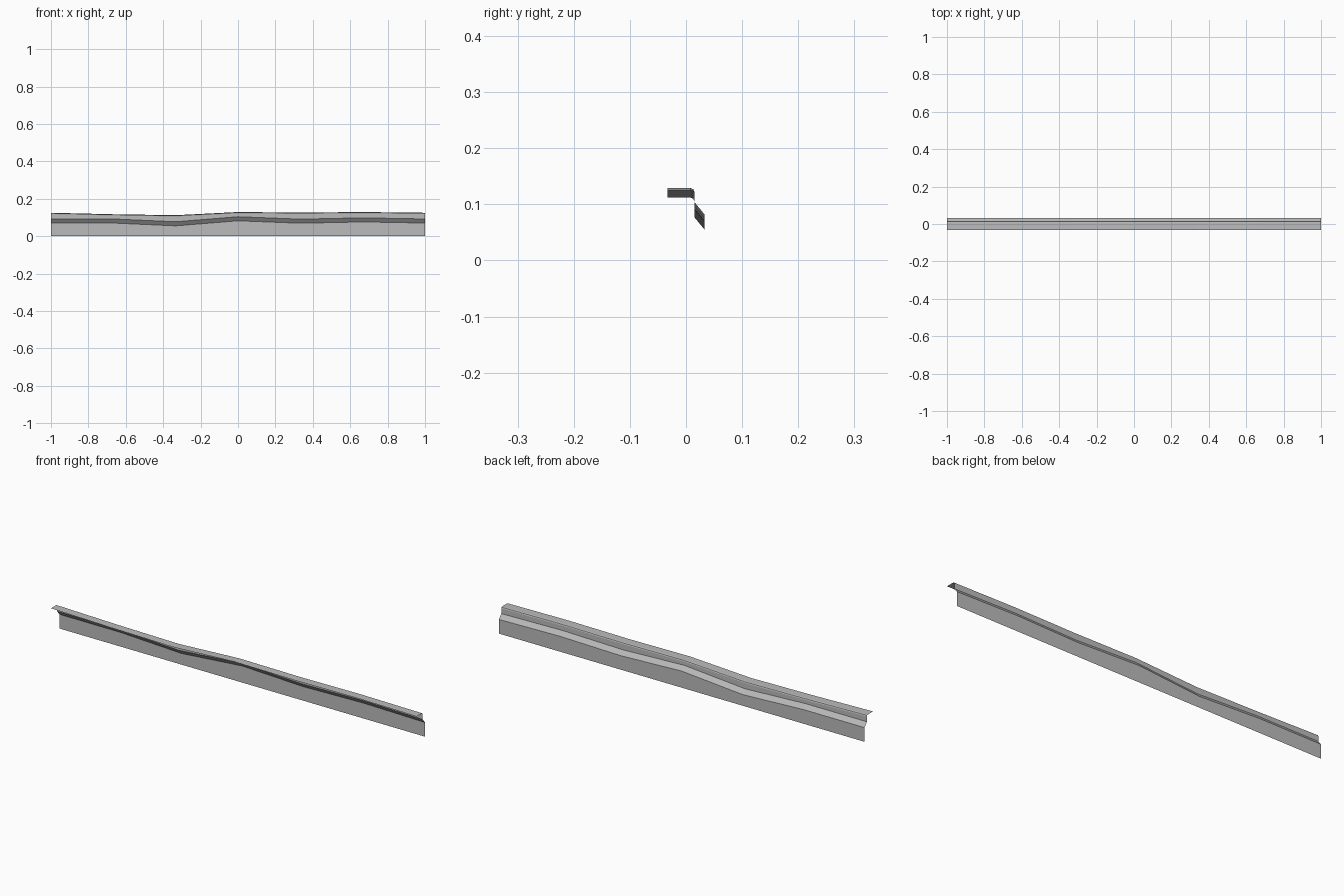
import bpy
import bmesh

cube = bpy.data.objects.get("Cube")
if cube:
    bpy.data.objects.remove(cube, do_unlink=True)

# Plain grey sheet metal
metal = bpy.data.materials.new("grey_metal")
metal.use_nodes = True
grey = (0.5, 0.5, 0.5, 1)
metal.diffuse_color = grey
metal.node_tree.nodes["Principled BSDF"].inputs["Base Color"].default_value = grey

# Height of the top flange and of the shoulder crease at evenly spaced stations
flange_z = [0.125, 0.117, 0.112, 0.129, 0.126, 0.129, 0.125]
crease_z = [0.092, 0.092, 0.077, 0.104, 0.091, 0.098, 0.092]
last = len(flange_z) - 1


def section(top, crease):
    """Cross-section (y, z) from the flange lip to the bottom of the skirt."""
    return [(-0.033, top), (0.008, top), (0.013, top - 0.002),
            (0.015, top - 0.007), (0.015, crease),
            (0.033, crease - 0.022), (0.033, 0)]


# Folded strip, lofted through the stations
bm = bmesh.new()
rows = []
for i, (top, crease) in enumerate(zip(flange_z, crease_z)):
    x = -1 + 2 * i / last
    rows.append([bm.verts.new((x, y, z)) for y, z in section(top, crease)])
for a, b in zip(rows, rows[1:]):
    for j in range(len(a) - 1):
        bm.faces.new((a[j], b[j], b[j + 1], a[j + 1]))
bmesh.ops.recalc_face_normals(bm, faces=bm.faces)
bm.normal_update()
if max(bm.faces, key=lambda f: f.calc_center_median().z).normal.z < 0:
    bmesh.ops.reverse_faces(bm, faces=bm.faces)

mesh = bpy.data.meshes.new("folded_trim")
bm.to_mesh(mesh)
bm.free()
mesh.materials.append(metal)
trim = bpy.data.objects.new("folded_trim", mesh)
bpy.context.collection.objects.link(trim)
